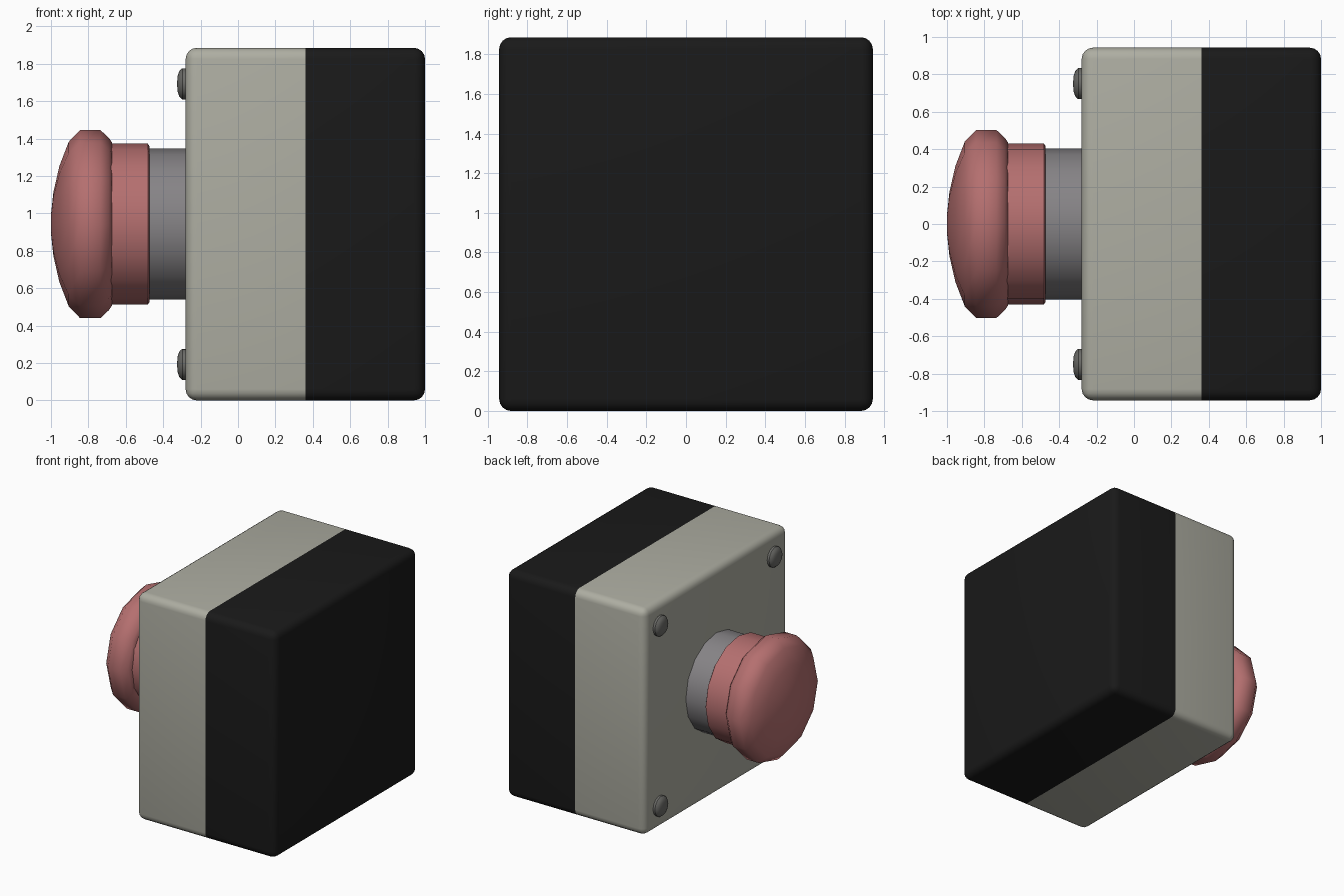
import bpy, bmesh, math

if "Cube" in bpy.data.objects:
    bpy.data.objects.remove(bpy.data.objects["Cube"])

CZ = 0.943  # height of the box centre


def material(name, rgb):
    m = bpy.data.materials.new(name)
    m.diffuse_color = (*rgb, 1)
    m.use_nodes = True
    m.node_tree.nodes["Principled BSDF"].inputs["Base Color"].default_value = m.diffuse_color
    return m


def finish(bm, name, mat, angle):
    bmesh.ops.recalc_face_normals(bm, faces=bm.faces)
    me = bpy.data.meshes.new(name)
    bm.to_mesh(me)
    bm.free()
    ob = bpy.data.objects.new(name, me)
    bpy.context.collection.objects.link(ob)
    me.materials.append(mat)
    bpy.ops.object.select_all(action='DESELECT')
    ob.select_set(True)
    bpy.context.view_layer.objects.active = ob
    bpy.ops.object.shade_smooth_by_angle(angle=math.radians(angle))
    return ob


def box_half(name, x0, x1, seam, mat):
    """Half of the enclosure, rounded everywhere but at the seam."""
    bm = bmesh.new()
    bmesh.ops.create_cube(bm, size=1)
    for v in bm.verts:
        v.co.x = x0 if v.co.x < 0 else x1
        v.co.y *= 1.885
        v.co.z = v.co.z * 1.885 + CZ
    edges = [e for e in bm.edges
             if not all(abs(v.co.x - seam) < 1e-4 for v in e.verts)]
    bmesh.ops.bevel(bm, geom=edges, offset=0.06, segments=4, profile=0.5,
                    affect='EDGES')
    return finish(bm, name, mat, 40)


def turned(name, profile, sides, mat, angle, y=0, z=CZ):
    """Turn (x, radius) points about a line along x."""
    bm = bmesh.new()
    rings = []
    for x, r in profile:
        rings.append([bm.verts.new((x,
                                    y + r * math.cos(2 * math.pi * i / sides),
                                    z + r * math.sin(2 * math.pi * i / sides)))
                      for i in range(sides)])
    for a, b in zip(rings, rings[1:]):
        for i in range(sides):
            j = (i + 1) % sides
            bm.faces.new((a[i], a[j], b[j], b[i]))
    bm.faces.new(rings[0])
    bm.faces.new(rings[-1])
    return finish(bm, name, mat, angle)


light = material("light_grey", (0.42, 0.42, 0.36))
black = material("black", (0.01, 0.01, 0.01))
red = material("red", (0.46, 0.16, 0.16))
metal = material("mid_grey", (0.24, 0.23, 0.24))
dark = material("screw_grey", (0.15, 0.15, 0.14))

# Enclosure
box_half("cover", -0.28, 0.36, 0.36, light)
box_half("base", 0.36, 1.0, 0.36, black)

# Button
turned("collar", [(-0.27, 0.403), (-0.48, 0.403)], 16, metal, 30)
turned("button_neck", [(-0.472, 0.415), (-0.482, 0.43), (-0.72, 0.43)],
       16, red, 30)
turned("button_cap",
       [(-0.675, 0.40), (-0.673, 0.435), (-0.69, 0.46), (-0.735, 0.502),
        (-0.845, 0.502), (-0.905, 0.44), (-0.955, 0.31), (-0.987, 0.17),
        (-1.0, 0.05)], 12, red, 45)

# Cover screws
for sy, side in ((-1, "front"), (1, "back")):
    for sz, level in ((-1, "lower"), (1, "upper")):
        turned(f"screw_{side}_{level}",
               [(-0.27, 0.083), (-0.298, 0.083), (-0.313, 0.07),
                (-0.322, 0.045), (-0.325, 0.015)],
               20, dark, 40, sy * 0.75, CZ + sz * 0.75)
